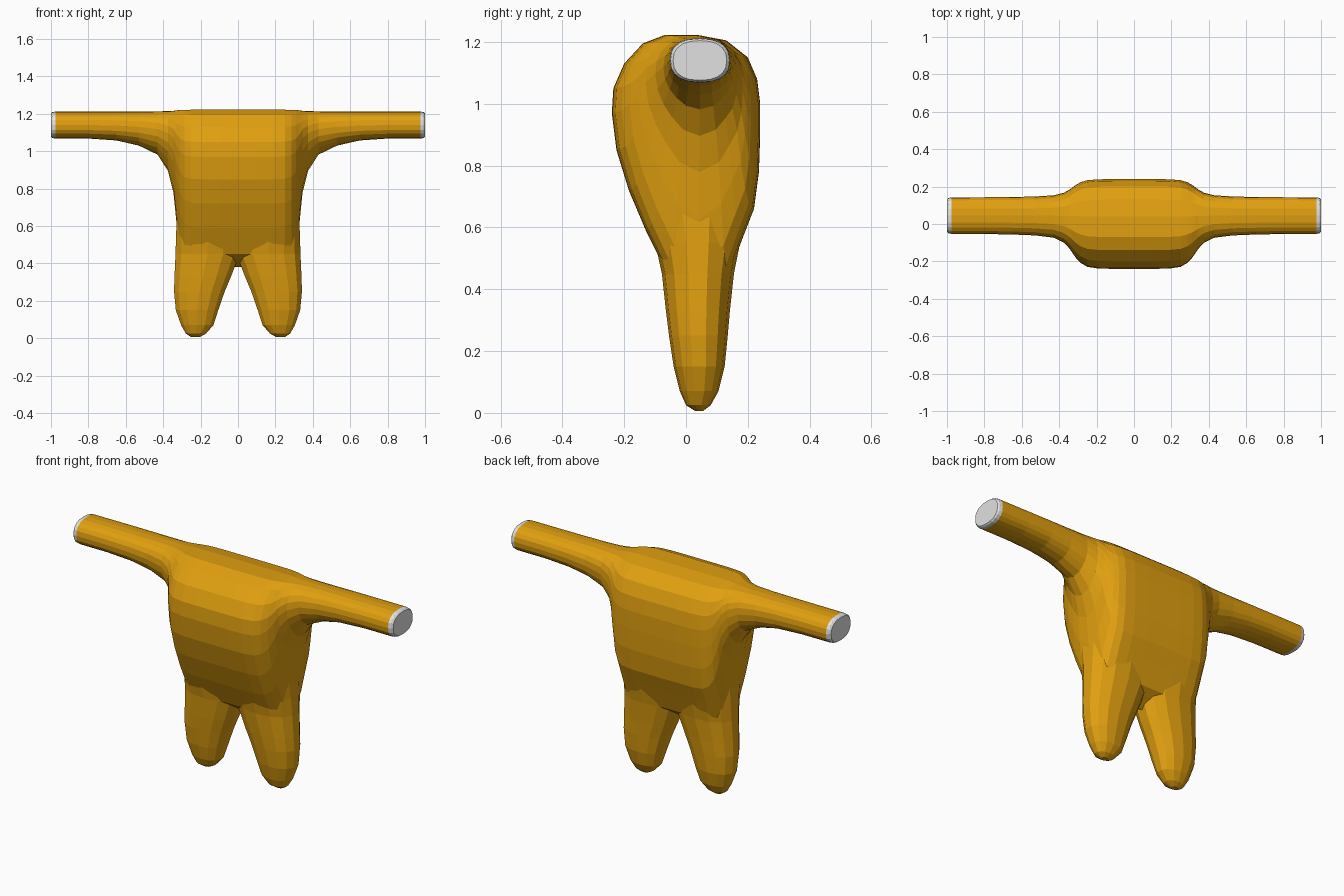
import bpy, bmesh, math

if "Cube" in bpy.data.objects:
    bpy.data.objects.remove(bpy.data.objects["Cube"])


def material(name, rgb):
    m = bpy.data.materials.new(name)
    m.diffuse_color = (*rgb, 1)
    m.use_nodes = True
    m.node_tree.nodes["Principled BSDF"].inputs["Base Color"].default_value = m.diffuse_color
    return m


orange = material("orange_cloth", (0.75, 0.35, 0.005))
white = material("white_cuff", (0.75, 0.75, 0.75))


def loft(name, rings):
    """Skin a list of closed rings and cap both ends."""
    bm = bmesh.new()
    vs = [[bm.verts.new(p) for p in r] for r in rings]
    n = len(rings[0])
    for a, b in zip(vs, vs[1:]):
        for i in range(n):
            j = (i + 1) % n
            bm.faces.new((a[i], a[j], b[j], b[i]))
    bm.faces.new(vs[0])
    bm.faces.new(vs[-1])
    bmesh.ops.recalc_face_normals(bm, faces=bm.faces)
    mesh = bpy.data.meshes.new(name)
    bm.to_mesh(mesh)
    bm.free()
    ob = bpy.data.objects.new(name, mesh)
    bpy.context.collection.objects.link(ob)
    mesh.materials.append(orange)
    mesh.materials.append(white)
    return ob


def oval(n, e):
    """Superellipse of unit radius."""
    pts = []
    for k in range(n):
        a = 2 * math.pi * k / n
        s, c = math.sin(a), math.cos(a)
        pts.append((math.copysign(abs(s) ** (2 / e), s),
                    math.copysign(abs(c) ** (2 / e), c)))
    return pts


# Torso side profile (y, z): from the top, down the front, up the back
torso = [(.04, 1.222), (-.07, 1.222), (-.14, 1.195), (-.2, 1.13), (-.235, 1.05),
         (-.24, .97), (-.225, .85), (-.185, .72), (-.13, .59), (-.06, .45),
         (.04, .38), (.14, .45), (.185, .57), (.22, .66), (.236, .78),
         (.24, .9), (.24, 1.0), (.23, 1.08), (.2, 1.15), (.13, 1.205)]
sleeve = oval(20, 2.4)

# Stations from centre to cuff: x, blend in y, blend in z, sleeve scale
stations = [(0, 1, 1, 1), (.1, 1, 1, 1), (.19, .99, 1, 1), (.25, .94, .99, 1),
            (.285, .83, .95, 1), (.31, .69, .85, 1), (.33, .54, .64, 1),
            (.345, .42, .42, 1), (.375, .25, .25, 1), (.43, .11, .125, 1),
            (.53, .045, .055, 1), (.65, .02, .015, 1), (.8, .005, 0, 1),
            (.975, 0, 0, 1), (.992, 0, 0, .97), (1.0, 0, 0, .89)]


def section(x, ty, tz, s):
    ring = []
    for (py, pz), (u, v) in zip(torso, sleeve):
        ay, az = .045 - .0975 * u * s, 1.14 + .072 * v * s
        ring.append((x, ay + (py - ay) * ty, az + (pz - az) * tz))
    return ring


mirrored = [(-x, a, b, c) for x, a, b, c in reversed(stations[1:])]
body = loft("body_with_sleeves", [section(*s) for s in mirrored + stations])

# Legs: z, inner x, outer x, front y, back y
leg_rings = [(.006, .205, .25, .03, .055), (.025, .17, .28, 0, .08),
             (.07, .13, .306, -.02, .105), (.15, .103, .335, -.04, .125),
             (.25, .068, .345, -.055, .135), (.33, .034, .343, -.065, .142),
             (.45, -.012, .338, -.078, .155), (.55, -.012, .335, -.1, .175),
             (.65, -.005, .331, -.135, .2), (.74, .03, .322, -.14, .19)]

for side, label in ((1, "right"), (-1, "left")):
    rings = []
    for z, x0, x1, y0, y1 in leg_rings:
        rings.append([(side * ((x0 + x1) / 2 + u * (x1 - x0) / 2),
                       (y0 + y1) / 2 + v * (y1 - y0) / 2, z)
                      for u, v in oval(14, 2.25)])
    leg = loft(label + "_leg", rings)
    # Merge the leg into the body
    mod = body.modifiers.new("join", 'BOOLEAN')
    mod.operation = 'UNION'
    mod.solver = 'EXACT'
    mod.object = leg
    bpy.context.view_layer.objects.active = body
    bpy.ops.object.modifier_apply(modifier=mod.name)
    bpy.data.objects.remove(leg)

# White sleeve ends
for f in body.data.polygons:
    f.material_index = 1 if abs(f.center.x) > .976 else 0
    f.use_smooth = False
